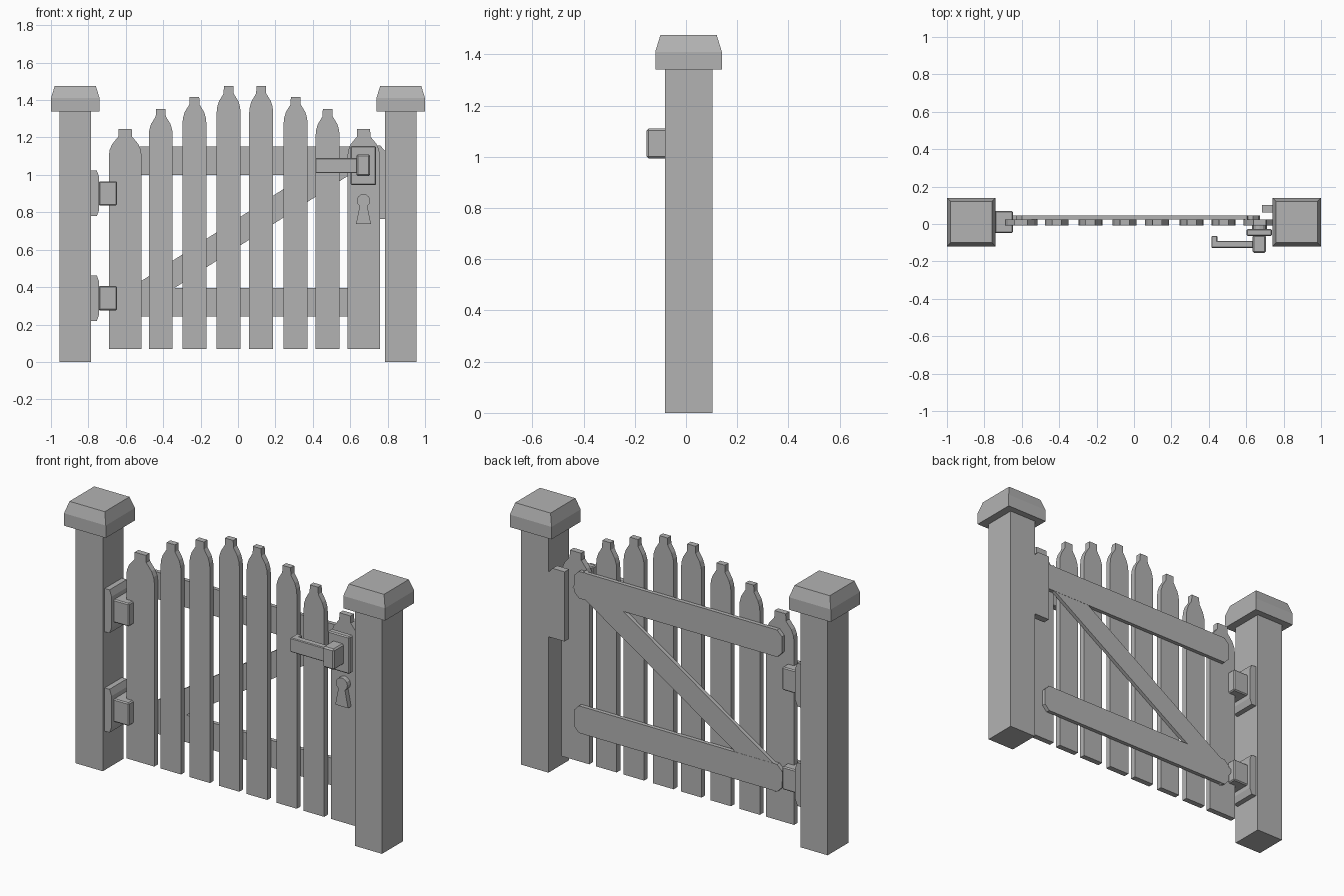
import bpy, bmesh, math

cube = bpy.data.objects.get("Cube")
if cube:
    bpy.data.objects.remove(cube, do_unlink=True)

GREY = (0.45, 0.45, 0.45, 1.0)
mat = bpy.data.materials.new("plain_grey")
mat.use_nodes = True
mat.diffuse_color = GREY
mat.node_tree.nodes["Principled BSDF"].inputs["Base Color"].default_value = GREY


def finish(name, bm):
    bmesh.ops.recalc_face_normals(bm, faces=bm.faces)
    mesh = bpy.data.meshes.new(name)
    bm.to_mesh(mesh)
    bm.free()
    mesh.materials.append(mat)
    obj = bpy.data.objects.new(name, mesh)
    bpy.context.collection.objects.link(obj)
    return obj


def prism(name, outline, y0, y1):
    """Extrude an outline of (x, z) points from y0 to y1."""
    bm = bmesh.new()
    face = bm.faces.new([bm.verts.new((x, y0, z)) for x, z in outline])
    out = bmesh.ops.extrude_face_region(bm, geom=[face])
    for v in out["geom"]:
        if isinstance(v, bmesh.types.BMVert):
            v.co.y = y1
    return finish(name, bm)


def box(name, x0, x1, y0, y1, z0, z1, bevel=0.0):
    obj = prism(name, [(x0, z0), (x1, z0), (x1, z1), (x0, z1)], y0, y1)
    if bevel:
        mod = obj.modifiers.new("chamfer", "BEVEL")
        mod.width = bevel
        mod.segments = 1
    return obj


def cap(name, cx, cy, half, z0, z_mid, z1, inset):
    """Square block with a sloped upper band."""
    bm = bmesh.new()
    rings = []
    for z, h in ((z0, half), (z_mid, half), (z1, half - inset)):
        rings.append([bm.verts.new((cx + sx * h, cy + sy * h, z))
                      for sx, sy in ((-1, -1), (1, -1), (1, 1), (-1, 1))])
    bm.faces.new(rings[0])
    bm.faces.new(rings[-1])
    for a, b in zip(rings, rings[1:]):
        for i in range(4):
            j = (i + 1) % 4
            bm.faces.new((a[i], a[j], b[j], b[i]))
    return finish(name, bm)


# Posts with caps
for side, s in (("left", 1), ("right", -1)):
    box(side + "_post", s * 0.87 - 0.085, s * 0.87 + 0.085, -0.082, 0.103, 0, 1.36)
    cap(side + "_post_cap", s * 0.87, 0.01, 0.13 if s else 0, 1.34, 1.41, 1.475, 0.02)

# Pickets: centre, half width and top height
Y_FRONT, Y_MID, Y_BACK = -0.008, 0.024, 0.046
pickets = [(-0.603, 0.087, 1.245), (-0.413, 0.064, 1.353), (-0.233, 0.064, 1.417),
           (-0.05, 0.064, 1.475), (0.124, 0.064, 1.475), (0.308, 0.064, 1.417),
           (0.479, 0.064, 1.353), (0.672, 0.086, 1.245)]
for i, (cx, hw, top) in enumerate(pickets):
    right = [(1, 0.07), (1, top - 0.14), (0.95, top - 0.11),
             (0.8, top - 0.08), (0.42, top - 0.04), (0.4, top)]
    outline = [(cx + f * hw, z) for f, z in right]
    outline += [(cx - f * hw, z) for f, z in reversed(right)]
    prism("picket_%d" % (i + 1), outline, Y_FRONT, Y_MID)


# Rails with clipped ends
def rail(name, x0, x1, z0, z1, c=0.03):
    prism(name, [(x0 + c, z0), (x1 - c, z0), (x1, z0 + c), (x1, z1 - c),
                 (x1 - c, z1), (x0 + c, z1), (x0, z1 - c), (x0, z0 + c)], Y_MID, Y_BACK)


rail("upper_rail", -0.63, 0.665, 1.0, 1.152)
rail("lower_rail", -0.63, 0.665, 0.242, 0.395)

# Diagonal brace
xa, za, xb, zb = -0.62, 0.29, 0.64, 1.105
length = math.hypot(xb - xa, zb - za)
nx, nz = -(zb - za) / length * 0.064, (xb - xa) / length * 0.064
prism("diagonal_brace", [(xa - nx, za - nz), (xb - nx, zb - nz),
                         (xb + nx, zb + nz), (xa + nx, za + nz)], Y_MID, Y_BACK - 0.001)

# Hinges
for label, zc in (("upper", 0.901), ("lower", 0.341)):
    h = 0.122
    prism(label + "_hinge_plate",
          [(-0.79, zc - h), (-0.755, zc - h), (-0.742, zc - h + 0.035),
           (-0.742, zc + h - 0.035), (-0.755, zc + h), (-0.79, zc + h)], -0.065, 0.088)
    box(label + "_hinge_block", -0.745, -0.647, -0.048, 0.07, zc - 0.065, zc + 0.065, 0.006)

# Latch keeper behind the gate, fixed to the post
prism("latch_keeper", [(0.685, 0.765), (0.79, 0.765), (0.79, 1.125),
                       (0.76, 1.157), (0.685, 1.157)], 0.062, 0.102)

# Latch plate, knob and bar
box("latch_plate", 0.602, 0.738, -0.064, -0.027, 0.945, 1.155, 0.006)
box("latch_knob", 0.634, 0.705, -0.154, -0.06, 0.993, 1.11, 0.008)
box("latch_bar", 0.414, 0.645, -0.128, -0.09, 1.01, 1.09, 0.004)
box("latch_bar_tip", 0.414, 0.446, -0.1, -0.064, 1.01, 1.09, 0.004)

# Raised keyhole: round top and flared foot
kx, kz, r = 0.671, 0.862, 0.036
arc = [math.radians(-55 + 290 * i / 10) for i in range(11)]
prism("keyhole", [(kx + r * math.cos(a), kz + r * math.sin(a)) for a in arc]
      + [(kx - 0.04, 0.737), (kx + 0.04, 0.737)], Y_FRONT, -0.036)
